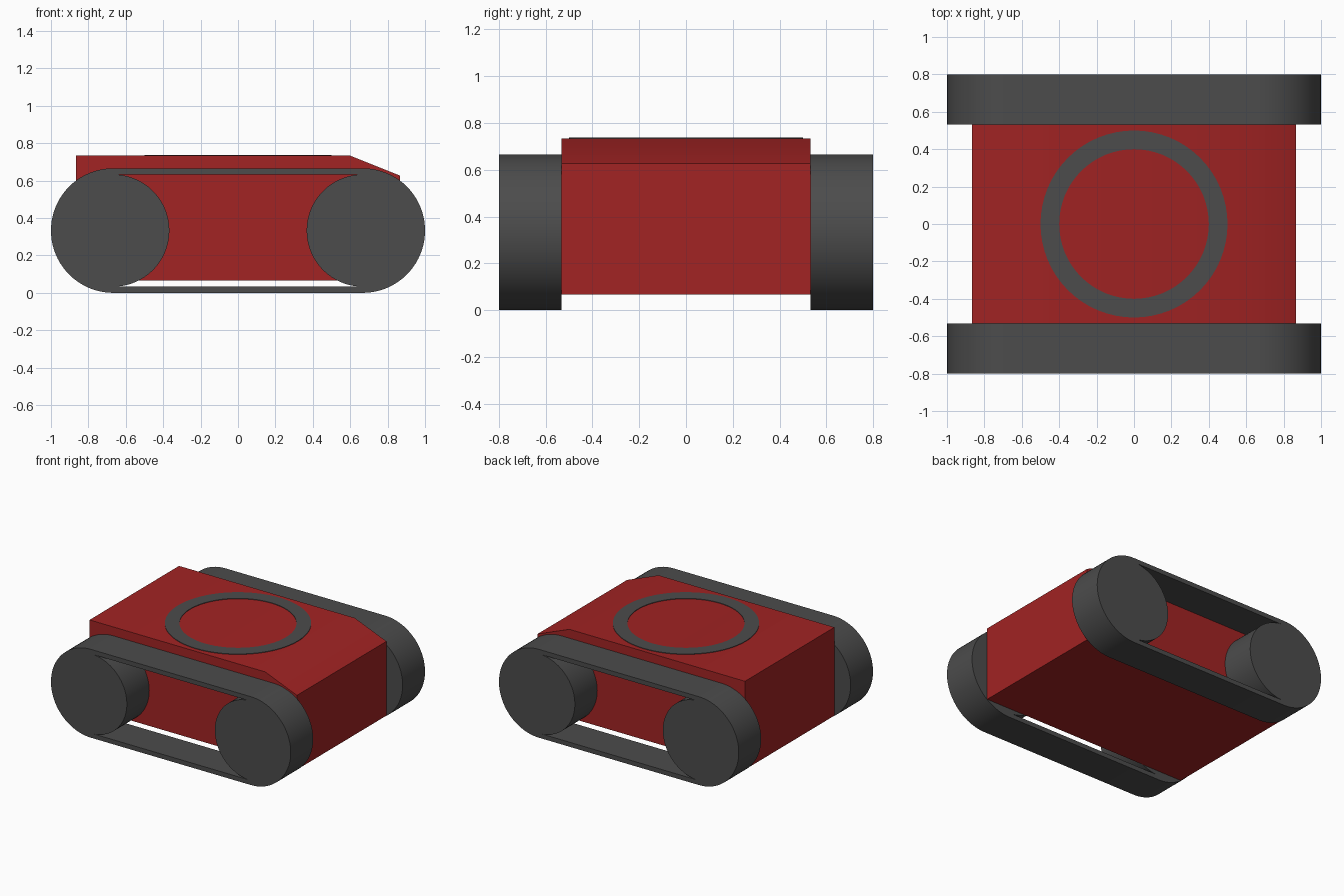
import bpy
import bmesh
from math import cos, sin, radians
from mathutils import Matrix, Vector

cube = bpy.data.objects.get("Cube")
if cube:
    bpy.data.objects.remove(cube, do_unlink=True)


def material(name, rgb):
    mat = bpy.data.materials.new(name)
    mat.use_nodes = True
    mat.diffuse_color = (*rgb, 1)
    mat.node_tree.nodes["Principled BSDF"].inputs["Base Color"].default_value = (*rgb, 1)
    return mat


RED = material("dark red paint", (0.36, 0.017, 0.017))
GREY = material("dark grey rubber", (0.072, 0.072, 0.072))


def arc(cx, cy, radius, start, end, steps):
    angles = [radians(start + (end - start) * i / steps) for i in range(steps + 1)]
    return [(cx + radius * cos(a), cy + radius * sin(a)) for a in angles]


def extruded(name, loops, depth, matrix, mat):
    """Fill the first loop, leave the others as holes, and give it depth."""
    bm = bmesh.new()
    edges = []
    for loop in loops:
        verts = [bm.verts.new((x, y, 0)) for x, y in loop]
        edges += [bm.edges.new((verts[i - 1], v)) for i, v in enumerate(verts)]
    bmesh.ops.triangle_fill(bm, use_beauty=True, edges=edges, normal=(0, 0, 1))
    grown = bmesh.ops.extrude_face_region(bm, geom=bm.faces[:], use_keep_orig=True)
    top = [g for g in grown["geom"] if isinstance(g, bmesh.types.BMVert)]
    bmesh.ops.translate(bm, verts=top, vec=Vector((0, 0, depth)))
    bmesh.ops.transform(bm, matrix=matrix, verts=bm.verts[:])
    bmesh.ops.recalc_face_normals(bm, faces=bm.faces[:])
    mesh = bpy.data.meshes.new(name)
    bm.to_mesh(mesh)
    bm.free()
    mesh.materials.append(mat)
    obj = bpy.data.objects.new(name, mesh)
    bpy.context.collection.objects.link(obj)
    bpy.ops.object.select_all(action="DESELECT")
    obj.select_set(True)
    bpy.context.view_layer.objects.active = obj
    bpy.ops.object.shade_smooth_by_angle(angle=radians(30))
    return obj


def upright(y):
    """Stand a flat profile up in the xz plane, its depth running from y to -y."""
    return Matrix.Translation((0, y, 0)) @ Matrix.Rotation(radians(90), 4, "X")


# Hull with a sloped nose
HALF = 0.533
hull = [(-0.865, 0.067), (0.865, 0.067), (0.865, 0.627), (0.6, 0.733), (-0.865, 0.733)]
extruded("hull", [hull], 2 * HALF, upright(HALF), RED)

# Tracks: rounded belt joined to a wheel at each end, open between the wheels
AXLE, R, WHEEL = 0.667, 0.333, 0.3
belt = arc(AXLE, R, R, -90, 90, 40) + arc(-AXLE, R, R, 90, 270, 40)
opening = arc(-AXLE, R, WHEEL, 85, -85, 36) + arc(AXLE, R, WHEEL, 265, 95, 36)
for name, y in (("right_track", -HALF), ("left_track", 0.8)):
    extruded(name, [belt, opening], 0.8 - HALF, upright(y), GREY)

# Thin ring on the deck
circle = [arc(0, 0, r, 0, 360, 64)[:-1] for r in (0.5, 0.4)]
extruded("deck_ring", circle, 0.004, Matrix.Translation((0, 0, 0.733)), GREY)
